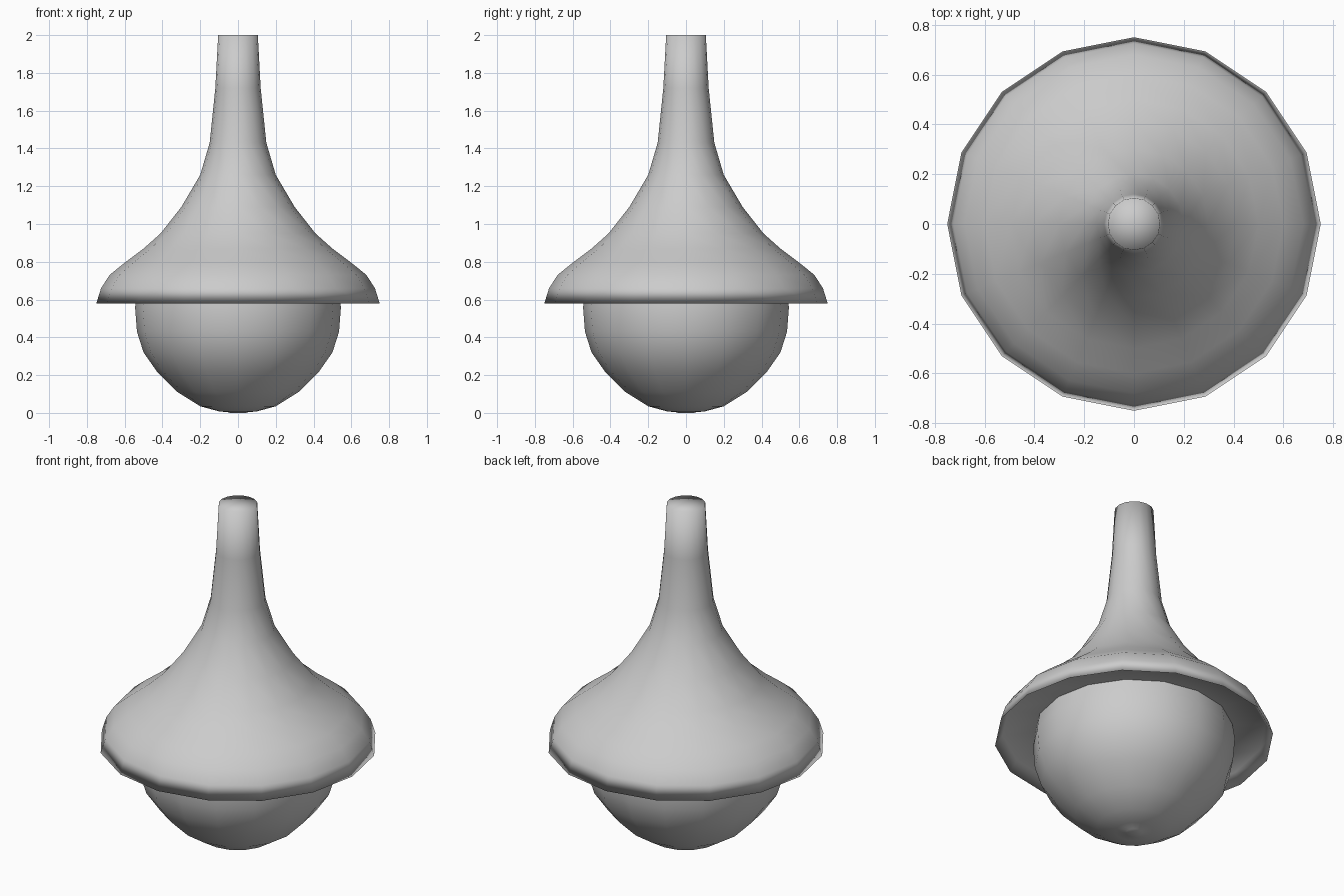
import bpy, bmesh, math

if "Cube" in bpy.data.objects:
    bpy.data.objects.remove(bpy.data.objects["Cube"])

SEGMENTS = 16

grey = bpy.data.materials.new("light grey")
grey.diffuse_color = (0.6, 0.6, 0.6, 1)
grey.use_nodes = True
grey.node_tree.nodes["Principled BSDF"].inputs["Base Color"].default_value = grey.diffuse_color


def lathe(name, profile, mat):
    """Spin an (r, z) profile round z; r = 0 makes a pole."""
    bm = bmesh.new()
    rings = []
    for r, z in profile:
        n = 1 if r == 0 else SEGMENTS
        rings.append([bm.verts.new((r * math.cos(math.tau * i / SEGMENTS),
                                    r * math.sin(math.tau * i / SEGMENTS), z))
                      for i in range(n)])
    for a, b in zip(rings, rings[1:]):
        for i in range(SEGMENTS):
            j = (i + 1) % SEGMENTS
            loop = [a[i % len(a)], b[i % len(b)], b[j % len(b)], a[j % len(a)]]
            bm.faces.new(list(dict.fromkeys(loop)))
    for f in bm.faces:
        f.smooth = True
    mesh = bpy.data.meshes.new(name)
    bm.to_mesh(mesh)
    bm.free()
    mesh.materials.append(mat)
    obj = bpy.data.objects.new(name, mesh)
    bpy.context.collection.objects.link(obj)
    return obj


# Flared shade with neck: outside wall, rim, then recessed underside
lathe("lamp_shade", [
    (0, 2.0), (0.105, 2.0), (0.12, 1.72), (0.15, 1.43), (0.2, 1.26),
    (0.3, 1.09), (0.41, 0.95), (0.5, 0.87), (0.6, 0.795), (0.68, 0.73),
    (0.725, 0.66), (0.75, 0.58), (0.71, 0.64), (0.5, 0.65)], grey)

# Round glass bowl hanging below the shade
lathe("glass_globe", [
    (0.53, 0.66), (0.545, 0.56), (0.535, 0.43), (0.5, 0.32), (0.43, 0.22),
    (0.32, 0.11), (0.2, 0.035), (0.1, 0.008), (0.05, 0.003), (0.045, 0.0),
    (0, 0.0)], grey)
